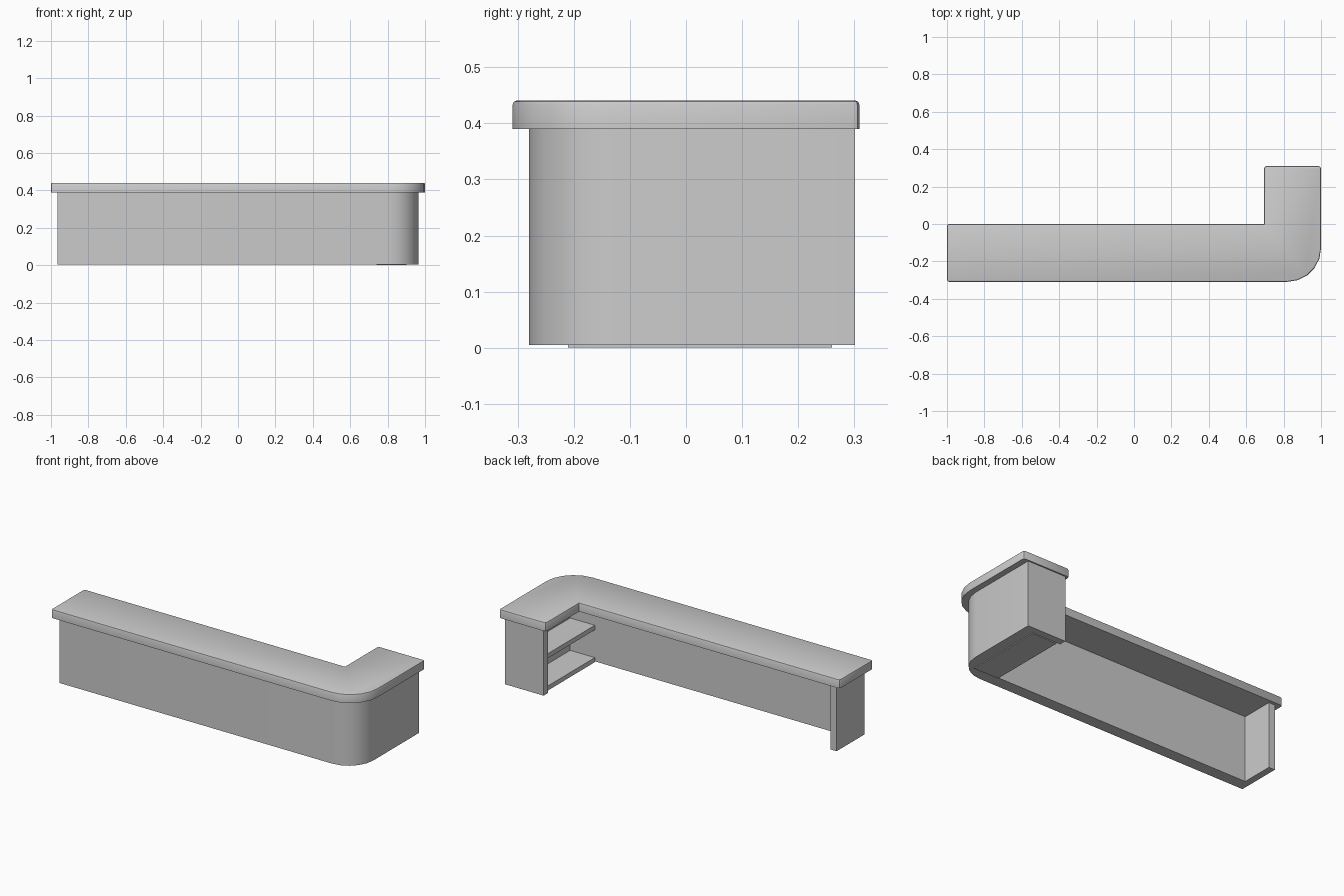
import bpy, bmesh
from math import sin, cos, pi
from mathutils import Vector

if "Cube" in bpy.data.objects:
    bpy.data.objects.remove(bpy.data.objects["Cube"])


def outline(corners):
    """Corners are (x, y[, radius, segments]); a radius rounds a square corner."""
    pts = []
    for i, c in enumerate(corners):
        p = Vector(c[:2])
        if len(c) == 2:
            pts.append(p)
            continue
        r, n = c[2:]
        a = (Vector(corners[i - 1][:2]) - p).normalized()
        b = (Vector(corners[(i + 1) % len(corners)][:2]) - p).normalized()
        for k in range(n + 1):
            t = pi / 2 * k / n
            pts.append(p + r * (a + b - b * cos(t) - a * sin(t)))
    return pts


def slab(name, corners, z0, z1, bevel=0.0):
    bm = bmesh.new()
    base = bm.faces.new([bm.verts.new((p.x, p.y, z0)) for p in outline(corners)])
    new = bmesh.ops.extrude_face_region(bm, geom=[base], use_keep_orig=True)["geom"]
    top = [g for g in new if isinstance(g, bmesh.types.BMVert)]
    bmesh.ops.translate(bm, verts=top, vec=(0, 0, z1 - z0))
    bmesh.ops.recalc_face_normals(bm, faces=bm.faces)
    if bevel:
        edges = [e for e in bm.edges if all(v.co.z > z1 - 1e-4 for v in e.verts)]
        bmesh.ops.bevel(bm, geom=edges, offset=bevel, segments=2,
                        profile=0.5, affect='EDGES')
    mesh = bpy.data.meshes.new(name)
    bm.to_mesh(mesh)
    bm.free()
    ob = bpy.data.objects.new(name, mesh)
    bpy.context.collection.objects.link(ob)
    bpy.ops.object.select_all(action='DESELECT')
    ob.select_set(True)
    bpy.context.view_layer.objects.active = ob
    bpy.ops.object.shade_smooth_by_angle()
    return ob


# L-shaped worktop with one big rounded corner and softened top edge
small = (0.012, 2)
slab("countertop", [
    (-1, -0.309, *small), (1, -0.309, 0.18, 5), (1, 0.309, *small),
    (0.695, 0.309, *small), (0.695, 0), (-1, 0, *small),
], 0.39, 0.441, bevel=0.008)

# Front wall, side wall and both end panels as one hooked section
slab("counter_walls", [
    (-0.965, -0.28), (0.965, -0.28, 0.16, 5), (0.965, 0.301),
    (0.715, 0.301), (0.715, 0.26), (0.90, 0.26), (0.90, -0.21),
    (-0.925, -0.21), (-0.925, -0.02), (-0.965, -0.02),
], 0.005, 0.39)

# Two shelves inside the short wing
for name, z in (("lower_shelf", 0.0), ("upper_shelf", 0.19)):
    slab(name, [(0.74, -0.21), (0.90, -0.21), (0.90, 0.26), (0.74, 0.26)],
         z, z + 0.027)
